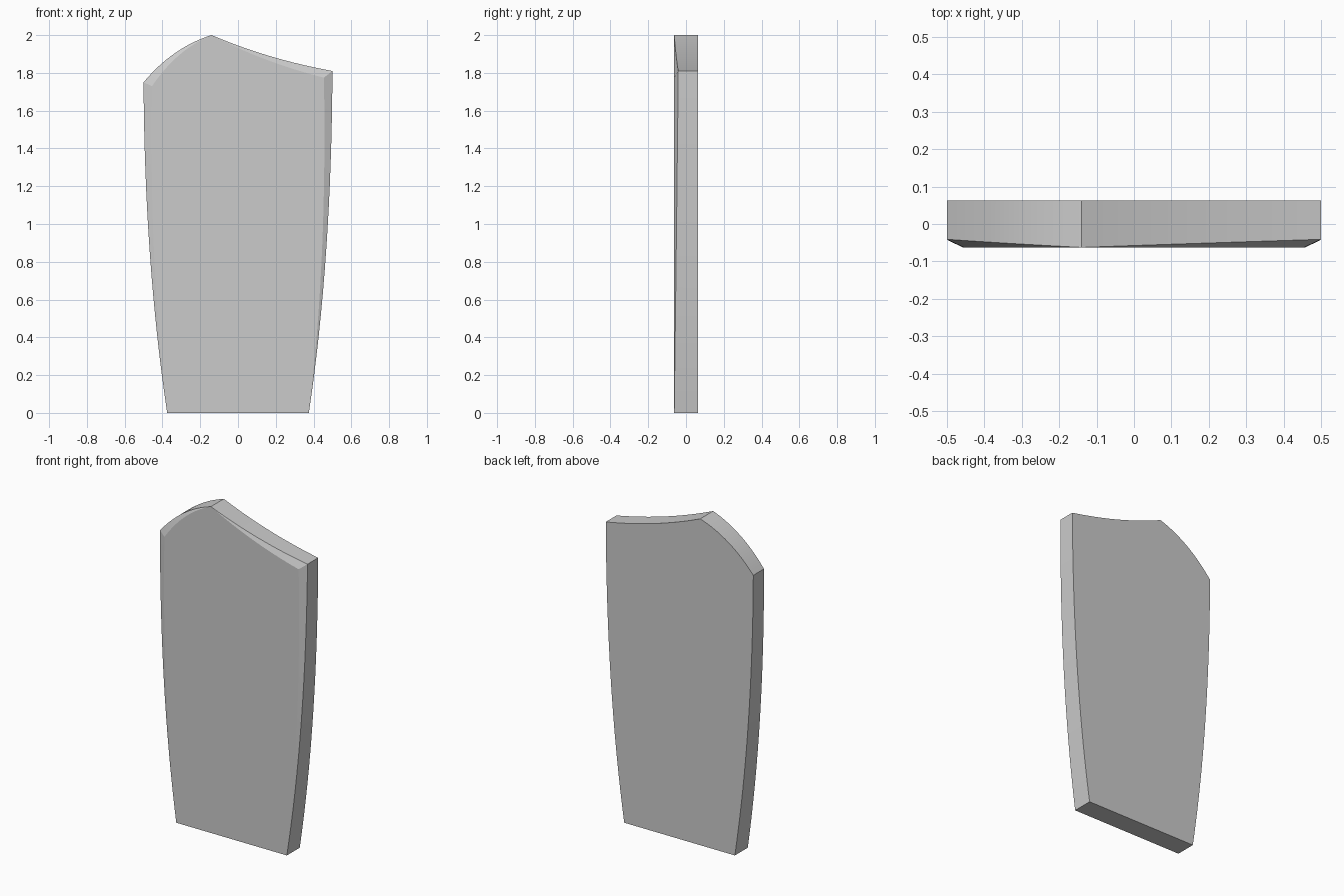
import bpy, bmesh, math
from mathutils import Vector

if "Cube" in bpy.data.objects:
    bpy.data.objects.remove(bpy.data.objects["Cube"])

HALF = 0.0625     # half thickness
DROP = 0.0215     # bevel depth at the upper corners
SEGS = 16


def curve(a, c, b):
    """Quadratic curve from a to b, last point left out."""
    a, c, b = Vector(a), Vector(c), Vector(b)
    for i in range(SEGS):
        t = i / SEGS
        yield t, a * (1 - t) ** 2 + c * 2 * t * (1 - t) + b * t * t


# outline runs: start, control, end, bevel offset at the corner, bevel grows along run
peak, right, left = (-0.14, 2.0), (0.5, 1.81), (-0.5, 1.75)
off_r, off_l = Vector((-0.045, -0.035)), Vector((0.045, -0.02))
runs = [
    ((0.375, 0), (0.495, 0.8), right, off_r, True),
    (right, (0.16, 1.872), peak, off_r, False),
    (peak, (-0.346, 1.935), left, off_l, True),
    (left, (-0.495, 0.8), (-0.375, 0), off_l, False),
]
points = []
for a, c, b, off, grows in runs:
    for t, p in curve(a, c, b):
        w = t if grows else 1 - t
        points.append((p, p + off * w, w))
end = Vector((-0.375, 0))
points.append((end, end, 0))

# slab: back face, side wall, tapering bevel, front face
bm = bmesh.new()
back = [bm.verts.new((p.x, HALF, p.y)) for p, q, w in points]
rim = [bm.verts.new((p.x, -HALF + DROP * w, p.y)) for p, q, w in points]
front = [bm.verts.new((q.x, -HALF, q.y)) for p, q, w in points]
n = len(points)
for lower, upper in ((back, rim), (rim, front)):
    for i in range(n):
        j = (i + 1) % n
        bm.faces.new((lower[i], lower[j], upper[j], upper[i]))
bm.faces.new(front)
bm.faces.new(back[::-1])
bmesh.ops.remove_doubles(bm, verts=bm.verts[:], dist=1e-5)
bmesh.ops.recalc_face_normals(bm, faces=bm.faces[:])

mesh = bpy.data.meshes.new("slab")
bm.to_mesh(mesh)
bm.free()
slab = bpy.data.objects.new("slab", mesh)
bpy.context.collection.objects.link(slab)
bpy.context.view_layer.objects.active = slab
slab.select_set(True)
bpy.ops.object.shade_smooth_by_angle(angle=math.radians(12))
